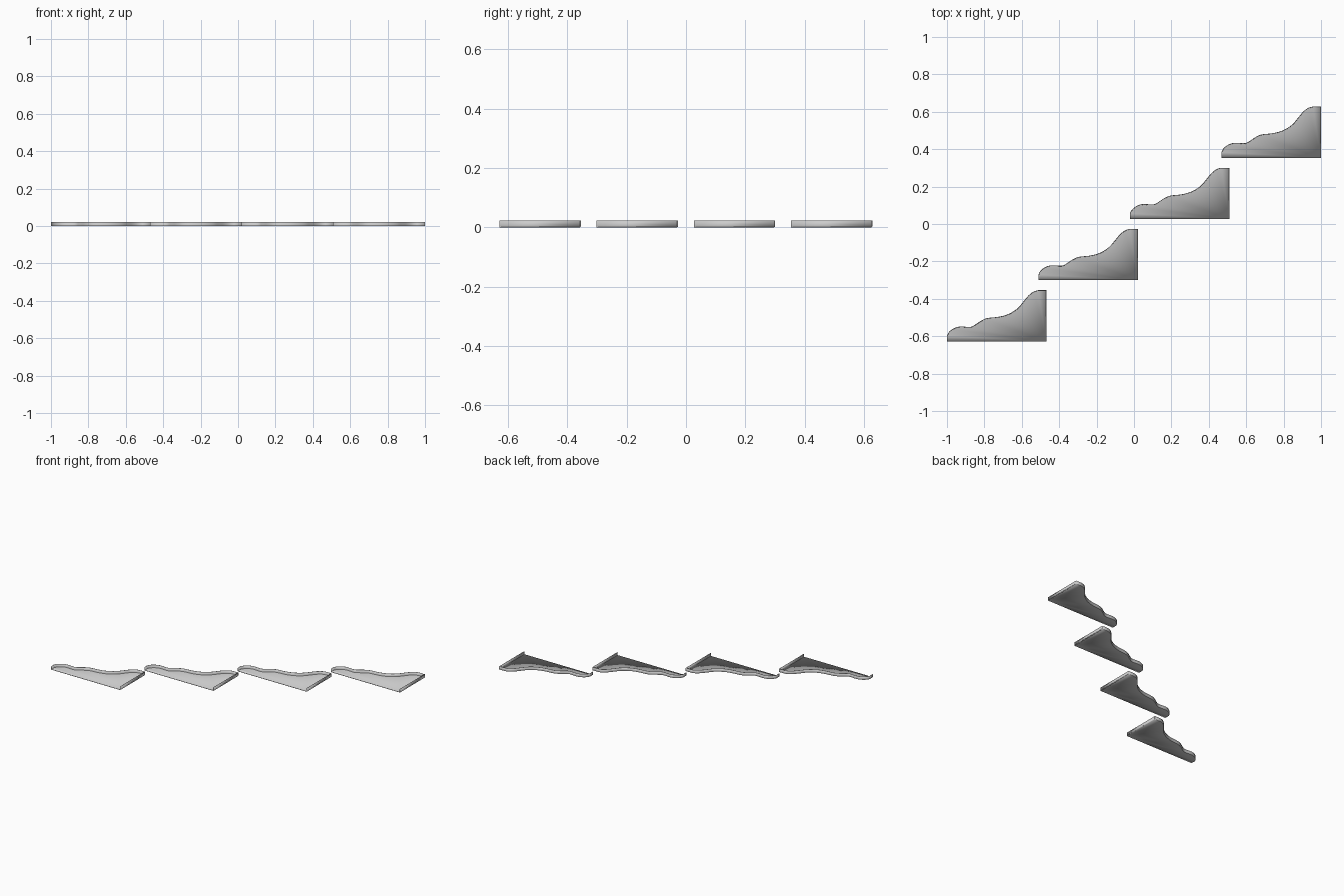
import bpy, bmesh
from mathutils import Vector

if "Cube" in bpy.data.objects:
    bpy.data.objects.remove(bpy.data.objects["Cube"])

WIDTH, DEPTH, HEIGHT = 0.532, 0.274, 0.023
SHEET, FOLD = 0.003, 0.004

# wavy edge, from the front left corner to the back right corner
KEYS = [(0, 0.030), (0.013, 0.053), (0.040, 0.072), (0.072, 0.080),
        (0.125, 0.078), (0.152, 0.091), (0.184, 0.112), (0.216, 0.125),
        (0.270, 0.131), (0.313, 0.141), (0.350, 0.158), (0.382, 0.182),
        (0.409, 0.214), (0.436, 0.246), (0.462, 0.266), (0.489, DEPTH)]


def smooth_path(keys, steps=4):
    p = [Vector(k) for k in keys]
    p = [p[0] - Vector((0, 0.02))] + p + [p[-1] + Vector((0.03, 0))]
    out = []
    for a, b, c, d in zip(p, p[1:], p[2:], p[3:]):
        for s in range(steps):
            t = s / steps
            out.append(0.5 * (2 * b + (c - a) * t + (2 * a - 5 * b + 4 * c - d) * t * t
                              + (3 * b - a - 3 * c + d) * t ** 3))
    return out + [p[-2]]


def outward(path, i):
    d = path[min(i + 1, len(path) - 1)] - path[max(i - 1, 0)]
    return Vector((-d.y, d.x)).normalized()


def sheet_object(name, rings, floor_extra, loc):
    bm = bmesh.new()
    rows = [[bm.verts.new(v) for v in ring] for ring in rings]
    for low, high in zip(rows, rows[1:]):
        for i in range(len(low) - 1):
            bm.faces.new((low[i], high[i], high[i + 1], low[i + 1]))
    if floor_extra:
        bm.faces.new(rows[0] + [bm.verts.new(v) for v in floor_extra])
    mesh = bpy.data.meshes.new(name)
    bm.to_mesh(mesh)
    bm.free()
    ob = bpy.data.objects.new(name, mesh)
    bpy.context.collection.objects.link(ob)
    ob.location = loc
    mod = ob.modifiers.new("sheet thickness", 'SOLIDIFY')
    mod.thickness = SHEET
    mod.offset = -1
    bpy.context.view_layer.objects.active = ob
    ob.select_set(True)
    bpy.ops.object.shade_smooth_by_angle(angle=0.5)
    ob.select_set(False)
    return ob


path = [Vector((0, 0))] + smooth_path(KEYS) + [Vector((WIDTH, DEPTH))]
inner = [p - outward(path, i) * FOLD for i, p in enumerate(path)]
mid = [p - outward(path, i) * FOLD * 0.3 for i, p in enumerate(path)]
tray_rings = [[(p.x, p.y, 0) for p in inner],
              [(p.x, p.y, FOLD * 0.3) for p in mid],
              [(p.x, p.y, FOLD) for p in path],
              [(p.x, p.y, HEIGHT) for p in path]]
end_rings = [[(WIDTH, DEPTH - FOLD, 0), (WIDTH, 0, 0)],
             [(WIDTH, DEPTH, FOLD), (WIDTH, 0, FOLD)],
             [(WIDTH, DEPTH, HEIGHT), (WIDTH, 0, HEIGHT)]]

# four identical brackets stepping up diagonally
for k in range(4):
    loc = (-1 + 0.4893 * k, -0.628 + 0.3273 * k, 0)
    sheet_object(f"bracket_tray_{k + 1}", tray_rings, [(WIDTH, 0, 0)], loc)
    sheet_object(f"bracket_end_wall_{k + 1}", end_rings, None, loc)
